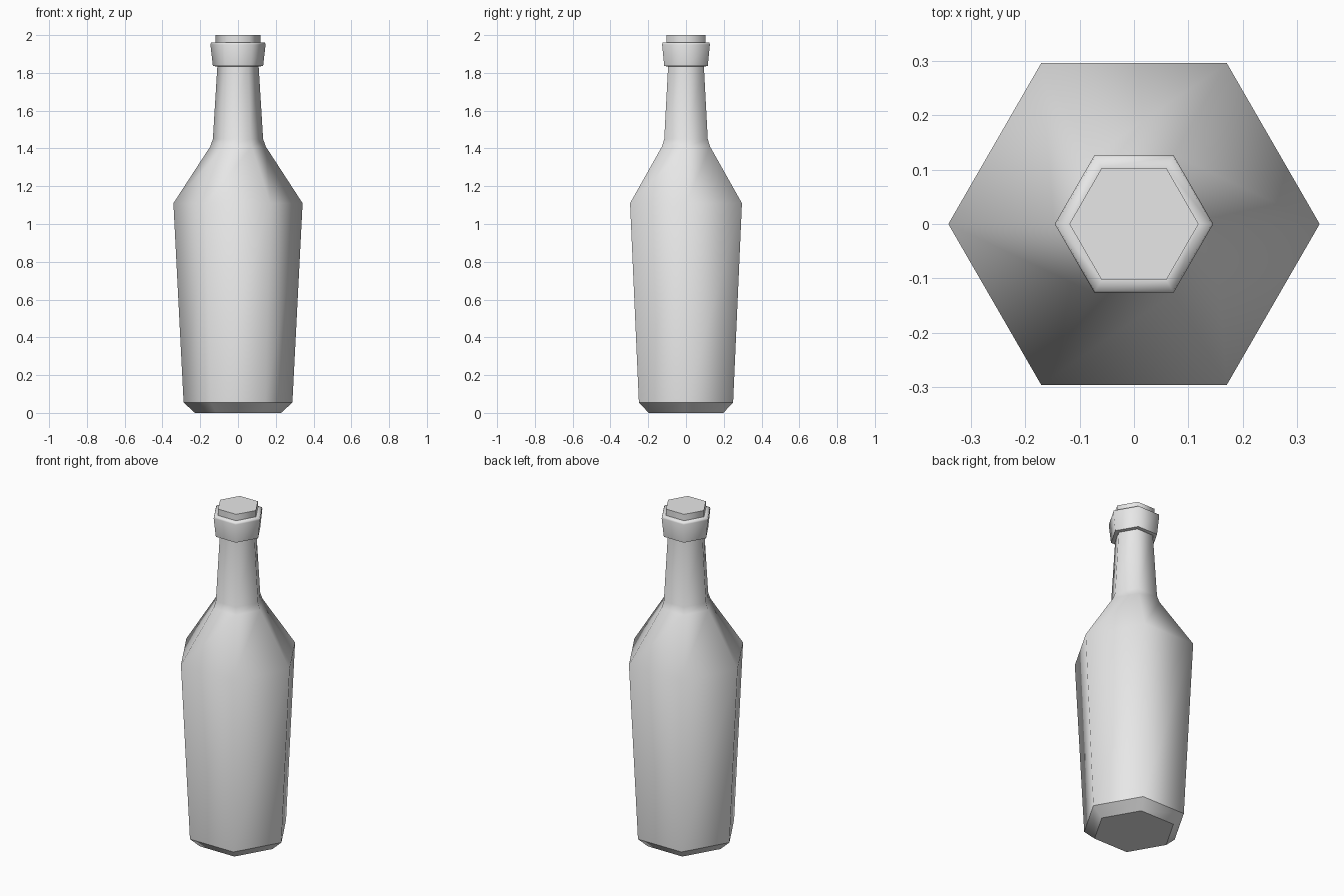
import bpy
import bmesh
from math import cos, sin, tau

SIDES = 6

cube = bpy.data.objects.get("Cube")
if cube:
    bpy.data.objects.remove(cube, do_unlink=True)

grey = bpy.data.materials.new("plain_grey")
grey.use_nodes = True
colour = (0.8, 0.8, 0.8, 1)
grey.diffuse_color = colour
grey.node_tree.nodes["Principled BSDF"].inputs["Base Color"].default_value = colour


def hex_part(name, profile, sharp_rings):
    """Capped six-sided turning of (radius, height) pairs, smooth except at sharp rings."""
    bm = bmesh.new()
    rings = [[bm.verts.new((r * cos(tau * i / SIDES), r * sin(tau * i / SIDES), z))
              for i in range(SIDES)] for r, z in profile]
    for low, high in zip(rings, rings[1:]):
        for i in range(SIDES):
            j = (i + 1) % SIDES
            bm.faces.new((low[i], low[j], high[j], high[i])).smooth = True
    bm.faces.new(rings[0][::-1])
    bm.faces.new(rings[-1])
    for k in sharp_rings:
        for i in range(SIDES):
            bm.edges.get((rings[k][i], rings[k][(i + 1) % SIDES])).smooth = False
    bmesh.ops.recalc_face_normals(bm, faces=bm.faces)
    mesh = bpy.data.meshes.new(name)
    bm.to_mesh(mesh)
    bm.free()
    mesh.materials.append(grey)
    obj = bpy.data.objects.new(name, mesh)
    bpy.context.collection.objects.link(obj)
    return obj


# Bottle: chamfered foot, flaring body, shoulder and tapered neck
hex_part("bottle_body",
         [(0.228, 0), (0.288, 0.055), (0.342, 1.11), (0.147, 1.41),
          (0.133, 1.45), (0.109, 1.84)], (0, 1, 5))

# Lip collar around the mouth
hex_part("lip_collar", [(0.122, 1.835), (0.133, 1.837), (0.146, 1.95), (0.143, 1.96),
                        (0.12, 1.962)], (0, 1, 4))

# Stopper
hex_part("stopper", [(0.119, 1.94), (0.119, 2)], (0, 1))
